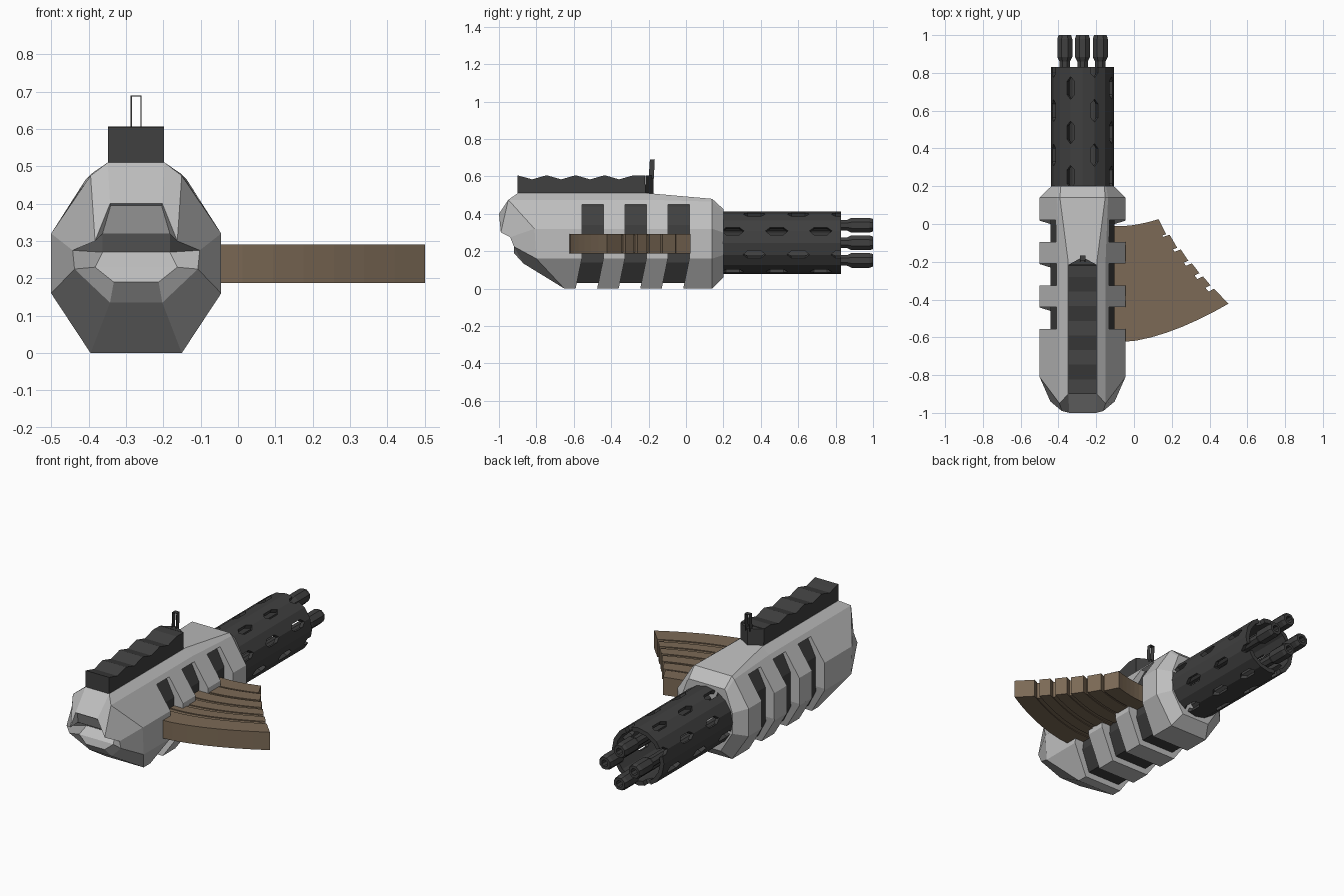
import bpy, bmesh, math
from mathutils import Matrix, Vector

if "Cube" in bpy.data.objects:
    bpy.data.objects.remove(bpy.data.objects["Cube"])

CX, CZ = -0.2725, 0.245          # gun axis


def material(name, rgb):
    m = bpy.data.materials.new(name)
    m.diffuse_color = (*rgb, 1)
    m.use_nodes = True
    m.node_tree.nodes["Principled BSDF"].inputs["Base Color"].default_value = m.diffuse_color
    return m


GREY = material("light_grey", (0.52, 0.52, 0.52))
DARK = material("dark_metal", (0.05, 0.05, 0.05))
BROWN = material("brown", (0.20, 0.143, 0.092))


def finish(name, bm, mat):
    bmesh.ops.recalc_face_normals(bm, faces=bm.faces)
    me = bpy.data.meshes.new(name)
    bm.to_mesh(me)
    bm.free()
    me.materials.append(mat)
    ob = bpy.data.objects.new(name, me)
    bpy.context.collection.objects.link(ob)
    return ob


def add_prism(bm, outline, lo, hi, place):
    """Extrude a 2D outline from lo to hi; place(u, v, w) maps to xyz."""
    a = [bm.verts.new(place(u, v, lo)) for u, v in outline]
    b = [bm.verts.new(place(u, v, hi)) for u, v in outline]
    n = len(outline)
    bm.faces.new(a)
    bm.faces.new(b)
    for i in range(n):
        bm.faces.new((a[i], a[(i + 1) % n], b[(i + 1) % n], b[i]))


def loft(name, rings, mat):
    """Rings are half sections (half width, y, z), mirrored about the gun axis."""
    bm = bmesh.new()
    vs = []
    for r in rings:
        vs.append([bm.verts.new((CX + h, y, z)) for h, y, z in r]
                  + [bm.verts.new((CX - h, y, z)) for h, y, z in reversed(r)])
    n = len(vs[0])
    for a, b in zip(vs, vs[1:]):
        for i in range(n):
            j = (i + 1) % n
            bm.faces.new((a[i], a[j], b[j], b[i]))
    for r in (vs[0], vs[-1]):                      # strip caps
        for i in range(n // 2 - 1):
            bm.faces.new((r[i], r[i + 1], r[n - 2 - i], r[n - 1 - i]))
    return finish(name, bm, mat)


def spin(name, profile, sides, mat, x=CX, z=CZ, closed=False, phase=0.5):
    """Revolve a (radius, y) profile about a y-parallel axis."""
    bm = bmesh.new()
    rings = []
    for r, y in profile:
        ring = []
        for i in range(sides):
            t = 2 * math.pi * (i + phase) / sides
            ring.append(bm.verts.new((x + r * math.cos(t), y, z + r * math.sin(t))))
        rings.append(ring)
    pairs = list(zip(rings, rings[1:]))
    if closed:
        pairs.append((rings[-1], rings[0]))
    else:
        bm.faces.new(rings[0])
        bm.faces.new(rings[-1])
    for a, b in pairs:
        for i in range(sides):
            j = (i + 1) % sides
            bm.faces.new((a[i], a[j], b[j], b[i]))
    return finish(name, bm, mat)


def cut(ob, cutter):
    cutter.hide_render = True
    m = ob.modifiers.new("cut", 'BOOLEAN')
    m.operation, m.solver, m.object = 'DIFFERENCE', 'EXACT', cutter
    bpy.context.view_layer.objects.active = ob
    bpy.ops.object.modifier_apply(modifier=m.name)
    bpy.data.objects.remove(cutter)


# Main housing: rear scoop, rear rim, shoulders, straight middle, tapered front
section = [(0.122, 0.0), (0.2275, 0.16), (0.2275, 0.32), (0.122, 0.475), (0.076, 0.51)]
body = loft("housing", [
    [(0.06, -0.92, 0.19), (0.11, -0.91, 0.23), (0.09, -0.87, 0.27), (0.09, -0.95, 0.32), (0.068, -0.985, 0.395)],
    [(0.07, -0.87, 0.135), (0.165, -0.92, 0.225), (0.17, -0.94, 0.275), (0.11, -0.99, 0.30), (0.07, -1.0, 0.40)],
    [(0.122, -0.65, 0.0), (0.2275, -0.80, 0.16), (0.2275, -0.81, 0.32), (0.122, -0.95, 0.475), (0.076, -0.90, 0.51)],
    [(h, -0.62, z) for h, z in section],
    [(h, -0.20, z) for h, z in section],
    [(0.122, 0.14, 0.0), (0.2275, 0.14, 0.16), (0.2275, 0.14, 0.32), (0.135, 0.14, 0.465), (0.12, 0.14, 0.48)],
    [(0.09, 0.2, 0.06), (0.165, 0.2, 0.18), (0.165, 0.2, 0.30), (0.125, 0.2, 0.41), (0.115, 0.2, 0.425)],
], GREY)

# Three vent grooves, leaning back along the underside
bm = bmesh.new()
for y in (-0.555, -0.325, -0.095):
    add_prism(bm, [(y, 0.45), (y, 0.17), (y - 0.035, 0.0), (y - 0.055, -0.1), (y + 0.06, -0.1),
                   (y + 0.08, 0.0), (y + 0.115, 0.17), (y + 0.115, 0.45)],
              -0.6, 0.05, lambda u, v, w: (w, u, v))
cut(body, finish("groove_cutter", bm, DARK))

# Dark inner core seen through the grooves
core = [(0.105, 0.03), (0.17, 0.14), (0.17, 0.34), (0.12, 0.44), (0.10, 0.455)]
loft("inner_core", [[(h, y, z) for h, z in core] for y in (-0.62, 0.05)], DARK)

# Perforated barrel shroud
shroud = spin("barrel_shroud", [(0.167, 0.15), (0.167, 0.83), (0.142, 0.83), (0.142, 0.15)],
              16, DARK, closed=True, phase=0)
bm = bmesh.new()
slot = [(-0.022, -0.035), (0, -0.06), (0.022, -0.035), (0.022, 0.035), (0, 0.06), (-0.022, 0.035)]
for k in range(8):
    rot = Matrix.Rotation(-math.radians(22.5 + 45 * k), 3, 'Y')
    for y in ((0.25, 0.485, 0.72) if k % 2 == 0 else (0.365, 0.60, 0.835)):
        add_prism(bm, slot, 0.12, 0.2,
                  lambda u, v, w: Vector((CX, y, CZ)) + rot @ Vector((w, v, u)))
cut(shroud, finish("slot_cutter", bm, DARK))

# Four rotating barrels with flared, bored muzzles
for k in range(4):
    t = k * math.pi / 2
    spin("barrel_%d" % (k + 1),
         [(0.03, 0.15), (0.03, 0.86), (0.043, 0.885), (0.043, 0.98), (0.036, 1.0), (0.02, 1.0), (0.02, 0.93)],
         8, DARK, CX + 0.094 * math.cos(t), CZ + 0.094 * math.sin(t))

# Top rail with a scalloped upper edge and a pointed nose
pts = [(-0.9, 0.49), (-0.9, 0.605)]
for i in range(1, 17):
    y = -0.9 + i * 0.155 / 4
    pts.append((y, 0.595 + 0.011 * math.cos(i * math.pi / 2)))
pts += [(-0.22, 0.605), (-0.215, 0.49)]
bm = bmesh.new()
add_prism(bm, pts, CX - 0.075, CX + 0.075, lambda u, v, w: (w, u, v))
add_prism(bm, [(-0.075, -0.216), (0.075, -0.216), (0, -0.175)], 0.49, 0.604,
          lambda u, v, w: (CX + u, v, w))
finish("top_rail", bm, DARK)

# Thin hoop sight
bm = bmesh.new()
side = [(-0.2, 0.59), (-0.193, 0.69), (-0.167, 0.69), (-0.172, 0.59)]
for x in (-0.0145, 0.0115):
    add_prism(bm, side, CX + x, CX + x + 0.003, lambda u, v, w: (w, u, v))
add_prism(bm, [(-0.193, 0.687), (-0.193, 0.69), (-0.167, 0.69), (-0.167, 0.687)],
          CX - 0.0145, CX + 0.0145, lambda u, v, w: (w, u, v))
finish("hoop_sight", bm, DARK)


# Curved magazine: arc bands, alternately full and recessed
def arc(x):
    return -0.625 + 0.2 * (max(x + 0.06, 0) / 0.555) ** 1.6


edges = [0, 0.12]
for i in range(5):
    edges += [edges[-1] + 0.03, edges[-1] + 0.093]
bm = bmesh.new()
for i, (d0, d1) in enumerate(zip(edges, edges[1:])):
    inset = 0.028 if i % 2 else 0.0
    e0, e1 = (0.5 - 0.37 * d / 0.585 - inset for d in (d0, d1))
    lift = 1 + 0.05 * d1 / 0.585
    low = [(x, arc(x) + d0) for x in (-0.15 + (e0 + 0.15) * s / 8 for s in range(9))]
    high = [(x, arc(x) + d1 * lift) for x in (-0.15 + (e1 + 0.15) * s / 8 for s in range(9))]
    half = 0.047 if i % 2 else 0.052
    add_prism(bm, low + high[::-1], 0.239 - half, 0.239 + half, lambda u, v, w: (u, v, w))
finish("curved_magazine", bm, BROWN)
